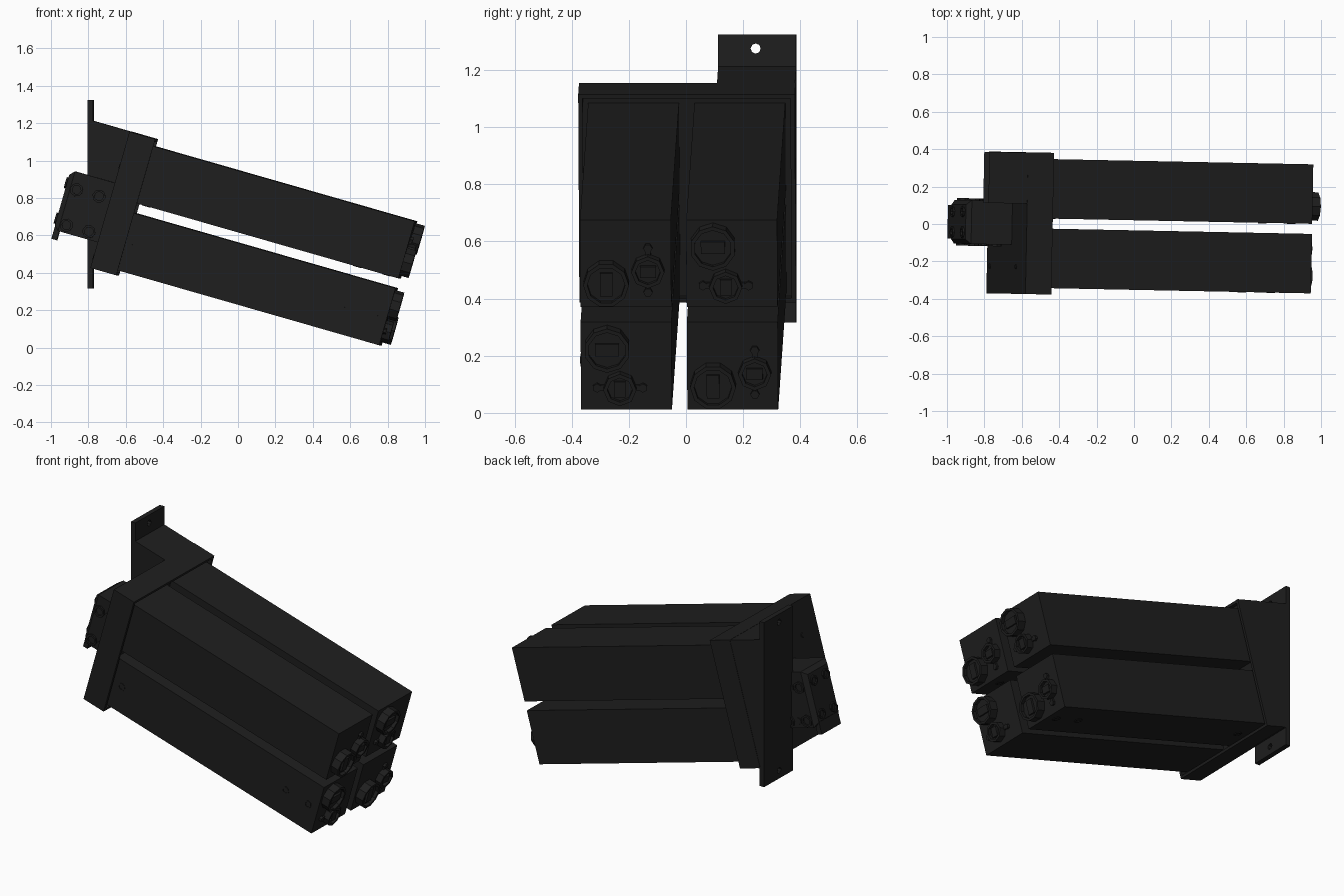
import bpy, bmesh
from math import radians, pi
from mathutils import Matrix, Vector

if "Cube" in bpy.data.objects:
    bpy.data.objects.remove(bpy.data.objects["Cube"])

mat = bpy.data.materials.new("matte_black")
mat.diffuse_color = (0.013, 0.013, 0.013, 1)
mat.use_nodes = True
mat.node_tree.nodes["Principled BSDF"].inputs["Base Color"].default_value = mat.diffuse_color

YAW = Matrix.Rotation(-0.02, 4, 'Z')
BODY = YAW @ Matrix.Rotation(radians(16), 4, 'Y')   # local x = beam axis, pitched down
SC = -0.007                                         # sideways centre line


def finish(name, bm, matrix):
    bmesh.ops.recalc_face_normals(bm, faces=bm.faces)
    me = bpy.data.meshes.new(name)
    bm.to_mesh(me)
    bm.free()
    me.materials.append(mat)
    ob = bpy.data.objects.new(name, me)
    ob.matrix_world = matrix
    bpy.context.collection.objects.link(ob)
    return ob


def sink(bm, axis, width, depth):
    """Inset the face looking along axis and push it inwards."""
    bm.normal_update()
    face = max(bm.faces, key=lambda f: f.normal.dot(axis))
    bmesh.ops.inset_region(bm, faces=[face], thickness=width)
    rim = bmesh.ops.extrude_discrete_faces(bm, faces=[face])["faces"]
    bmesh.ops.translate(bm, verts=rim[0].verts, vec=-axis * depth)


def block(name, x, y, z, matrix=BODY, recess=None, bevel=0):
    bm = bmesh.new()
    size = Vector((x[1] - x[0], y[1] - y[0], z[1] - z[0]))
    mid = Vector((sum(x), sum(y), sum(z))) / 2
    bmesh.ops.create_cube(bm, size=1, matrix=Matrix.Translation(mid) @ Matrix.Diagonal((*size, 1)))
    if recess:
        sink(bm, Vector((1, 0, 0)), *recess)
    if bevel:   # chamfer the rear edges only
        edges = [e for e in bm.edges if all(v.co.x < mid.x for v in e.verts)]
        bmesh.ops.bevel(bm, geom=edges, offset=bevel, segments=1, affect='EDGES')
    return finish(name, bm, matrix)


def disc(name, base, axis, r, depth, sides=10, matrix=BODY, recess=None):
    bm = bmesh.new()
    axis = Vector(axis)
    m = (Matrix.Translation(Vector(base) + axis * depth / 2)
         @ axis.to_track_quat('Z', 'Y').to_matrix().to_4x4())
    bmesh.ops.create_cone(bm, cap_ends=True, segments=sides, radius1=r, radius2=r,
                          depth=depth, matrix=m)
    if recess:
        sink(bm, axis, *recess)
    return finish(name, bm, matrix)


# Four long square modules, alternately turned a quarter about the beam axis
W, FRONT = 0.159, 0.729


def module(tag, s, h, turn):
    m = BODY @ Matrix.Translation((0, s, h)) @ Matrix.Rotation(turn, 4, 'X')
    block(tag + "_tube", (-0.80, FRONT), (-W, W), (-W, W), m)
    # large lens with window
    bs, bh = -0.066, 0.068
    disc(tag + "_large_lens", (FRONT - 0.01, bs, bh), (1, 0, 0), 0.08, 0.06, 10, m, (0.014, 0.02))
    block(tag + "_large_window", (FRONT, FRONT + 0.042), (bs - 0.042, bs + 0.042),
          (bh - 0.022, bh + 0.022), m)
    # small lens with side ears
    ss, sh = -0.022, -0.078
    disc(tag + "_small_lens", (FRONT - 0.01, ss, sh), (1, 0, 0), 0.058, 0.05, 8, m, (0.014, 0.02))
    block(tag + "_small_window", (FRONT, FRONT + 0.035), (ss - 0.02, ss + 0.02),
          (sh - 0.028, sh + 0.028), m)
    block(tag + "_ear_bar", (FRONT - 0.01, FRONT + 0.01), (ss - 0.08, ss + 0.08),
          (sh - 0.01, sh + 0.01), m)
    for i in (-1, 1):
        disc(tag + "_ear_screw", (FRONT - 0.01, ss + i * 0.08, sh), (1, 0, 0), 0.016, 0.025, 6, m)
    # screws along one flank
    for a in (-0.676, 0.498, 0.658):
        disc(tag + "_flank_screw", (a, -W + 0.01, 0), (0, -1, 0), 0.024, 0.013, 8, m, (0.009, 0.006))


for row, h in (("lower", 0.381), ("upper", 0.753)):
    for col, s in (("left", SC - 0.186), ("right", SC + 0.186)):
        same = (row == "lower") == (col == "left")
        module(row + "_" + col, s, h, 0 if same else pi / 2)

# Square collar holding the modules
block("collar", (-0.869, -0.725), (SC - 0.379, SC + 0.379), (0.194, 0.952), recess=(0.022, 0.03))
for h in (0.254, 0.76):
    disc("collar_screw", (-0.86, -0.24, h), (-1, 0, 0), 0.014, 0.014, 6)

# Upright mounting plate with a hole at each end
Y0, Y1 = 0.097, 0.370
plate = block("mounting_plate", (-0.808, -0.778), (Y0, Y1), (0.316, 1.325), YAW)
for z in (1.275, 0.366):
    cut = disc("hole_cutter", (-0.9, 0.228, z), (1, 0, 0), 0.018, 0.2, 8, YAW)
    cut.hide_render = True
    cut.display_type = 'WIRE'
    mod = plate.modifiers.new("hole", 'BOOLEAN')
    mod.operation = 'DIFFERENCE'
    mod.object = cut
bpy.context.view_layer.update()
plate.data = bpy.data.meshes.new_from_object(
    plate.evaluated_get(bpy.context.evaluated_depsgraph_get()))
plate.modifiers.clear()
for ob in [o for o in bpy.data.objects if o.name.startswith("hole_cutter")]:
    bpy.data.objects.remove(ob)

# Wedge between the upright plate and the tilted collar
bm = bmesh.new()
profile = [(-0.80, 1.219), (-0.56, 1.15), (-0.77, 0.42), (-0.80, 0.435)]
face = bm.faces.new([bm.verts.new((x, Y0, z)) for x, z in profile])
side = bmesh.ops.extrude_face_region(bm, geom=[face])["geom"]
bmesh.ops.translate(bm, vec=(0, Y1 - Y0, 0),
                    verts=[v for v in side if isinstance(v, bmesh.types.BMVert)])
finish("bracket_wedge", bm, YAW)

# Connector box on the back
block("connector_box", (-1.12, -0.86), (SC - 0.117, SC + 0.117), (0.335, 0.666), bevel=0.025)
block("connector_lip", (-1.118, -1.088), (SC - 0.09, SC + 0.09), (0.285, 0.36))
for i in (-1, 1):
    for h in (0.377, 0.574):
        for a in (-1.06, -0.935):
            disc("box_socket", (a, SC + i * 0.107, h), (0, i, 0), 0.036, 0.02, 8, recess=(0.012, 0.01))
        disc("box_screw", (-1.0, SC + i * 0.107, h), (0, i, 0), 0.02, 0.016, 8)
        disc("rear_socket", (-1.11, SC + i * 0.055, h + 0.02), (-1, 0, 0), 0.03, 0.02, 8, recess=(0.01, 0.01))
